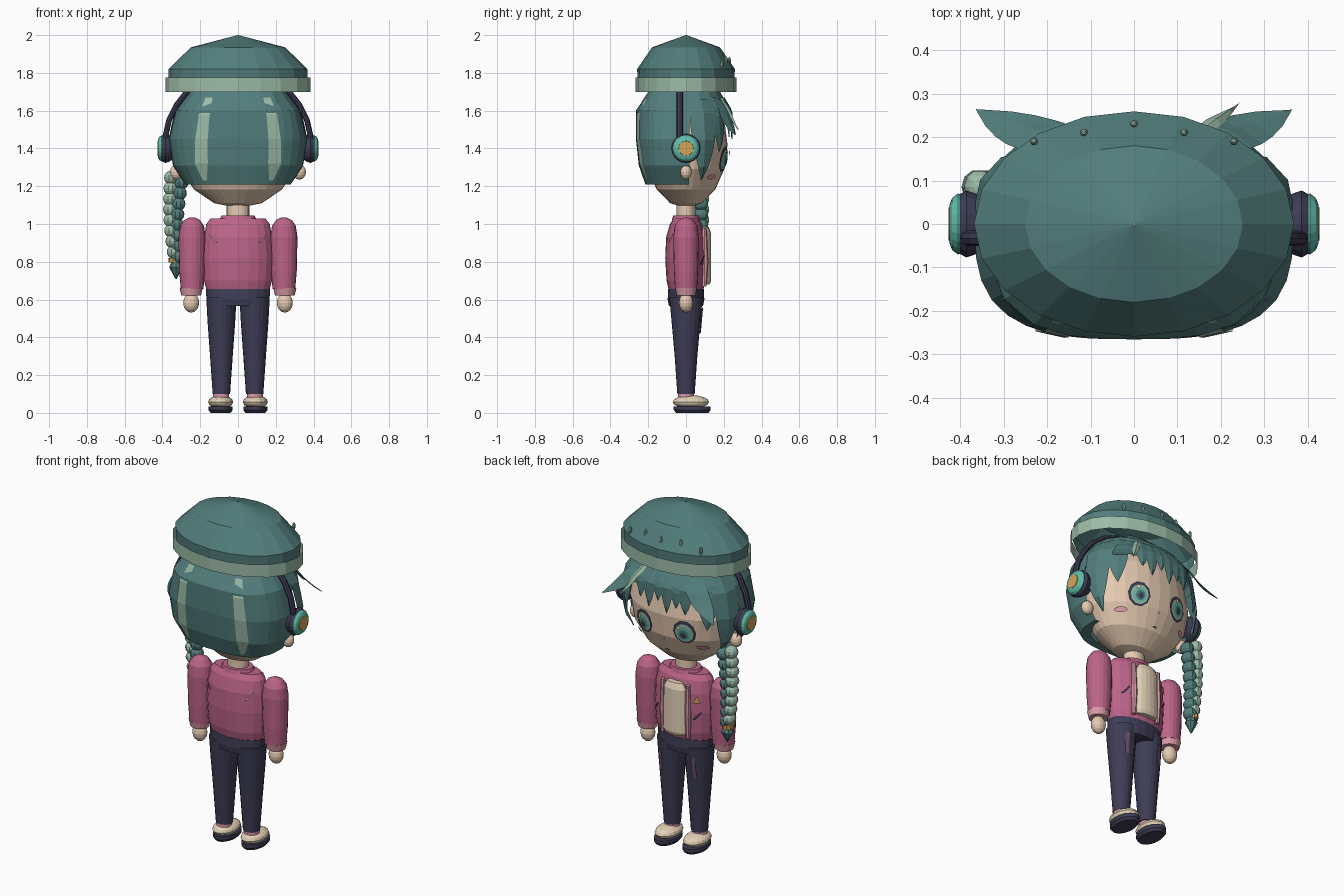
import bpy
from math import sin, cos, pi, radians, sqrt
from mathutils import Matrix, Vector

if "Cube" in bpy.data.objects:
    bpy.data.objects.remove(bpy.data.objects["Cube"], do_unlink=True)


def material(name, hexa):
    srgb = [int(hexa[i:i + 2], 16) / 255 for i in (0, 2, 4)]
    col = [c / 12.92 if c < .04 else ((c + .055) / 1.055) ** 2.4 for c in srgb] + [1]
    m = bpy.data.materials.new(name)
    m.use_nodes = True
    m.diffuse_color = col
    m.node_tree.nodes["Principled BSDF"].inputs["Base Color"].default_value = col
    return m


TEAL = material("hair teal", "527E7C")
SAGE = material("pale sage", "9CBCA8")
SKIN = material("skin", "E6CBB2")
NAVY = material("dark navy", "3E3D56")
PINK = material("jacket pink", "BC6488")
ROSE = material("light pink", "DB9AA6")
AQUA = material("turquoise", "62BCAA")
GOLD = material("gold", "D6A658")
CREAM = material("cream", "E4D2B8")
MAUVE = material("dark mauve", "664D66")


def build(name, verts, faces, mat, ref=None):
    """Mesh with consistent winding, turned to face away from ref."""
    verts = [Vector(v) for v in verts]
    ref = Vector(ref) if ref else sum(verts, Vector()) / len(verts)
    me = bpy.data.meshes.new(name)
    me.from_pydata(verts, [], faces)
    me.update()
    if sum(p.normal.dot(p.center - ref) * p.area for p in me.polygons) < 0:
        me.flip_normals()
    me.materials.append(mat)
    ob = bpy.data.objects.new(name, me)
    bpy.context.collection.objects.link(ob)
    return ob


def grid(name, rows, mat, closed=True, cap=False, ref=None):
    n = len(rows[0])
    faces = [(i * n + j, i * n + (j + 1) % n, (i + 1) * n + (j + 1) % n, (i + 1) * n + j)
             for i in range(len(rows) - 1) for j in range(n if closed else n - 1)]
    if cap:
        last = (len(rows) - 1) * n
        faces += [tuple(range(n))[::-1], tuple(range(last, last + n))]
    return build(name, [p for r in rows for p in r], faces, mat, ref)


def loft(name, rings, mat, at=(0, 0, 0), n=20, cap=True, turn=Matrix()):
    """Stack of ellipses given as (z, rx, ry)."""
    m = Matrix.Translation(at) @ turn
    rows = [[m @ Vector((rx * cos(2 * pi * k / n), ry * sin(2 * pi * k / n), z))
             for k in range(n)] for z, rx, ry in rings]
    return grid(name, rows, mat, cap=cap)


def ball(name, at, size, mat, n=16):
    steps = [pi * (i / 8 - .5) for i in range(9)]
    rings = [(size[2] * sin(a), size[0] * max(cos(a), .01), size[1] * max(cos(a), .01)) for a in steps]
    return loft(name, rings, mat, at, n)


def decal(name, cx, cz, outline, surf, lift, mat):
    """Thin patch whose points follow the surface y = surf(x, z)."""
    pts = [(cx, cz)] + [(cx + x, cz + z) for x, z in outline]
    side = 1 if surf(cx, cz) > 0 else -1
    verts = [(x, surf(x, z) + side * lift, z) for x, z in pts]
    n = len(outline)
    return build(name, verts, [(0, k + 1, (k + 1) % n + 1) for k in range(n)], mat, (cx, 0, cz))


def oval(rx, rz, n=10):
    return [(rx * cos(2 * pi * k / n), rz * sin(2 * pi * k / n)) for k in range(n)]


# Head, ears and neck
HEAD_Z, HEAD = 1.42, (.33, .22, .335)
ball("head", (0, 0, HEAD_Z), HEAD, SKIN, 28)
loft("neck", [(1.0, .06, .05), (1.12, .06, .05)], SKIN)


def face_y(x, z):
    return HEAD[1] * sqrt(max(0, 1 - (x / HEAD[0]) ** 2 - ((z - HEAD_Z) / HEAD[2]) ** 2))


for s, side in ((1, "left"), (-1, "right")):
    ball(side + "_ear", (s * .325, 0, 1.275), (.035, .03, .04), SKIN)
    # Layered eye patches
    for i, (part, k, mat) in enumerate((("rim", 1, NAVY), ("white", .8, SAGE), ("iris", .62, AQUA),
                                        ("iris_core", .42, TEAL), ("pupil", .25, NAVY))):
        decal(side + "_eye_" + part, s * .13, 1.345 - .004 * i, oval(.062 * k, .07 * k),
              face_y, .008 + .003 * i, mat)
    decal(side + "_eye_shine", s * .13 + .02, 1.375, oval(.012, .014, 6), face_y, .024, CREAM)
    decal(side + "_blush", s * .205, 1.25, oval(.03, .014), face_y, .006, ROSE)
decal("nose", 0, 1.275, oval(.006, .006, 6), face_y, .006, ROSE)
decal("mouth", 0, 1.2, oval(.016, .005, 6), face_y, .006, MAUVE)

# Hair surface: heights with half widths and half depths
HAIR = [(1.21, .28, .215), (1.31, .345, .25), (1.45, .366, .265), (1.6, .33, .265),
        (1.7, .255, .2), (1.8, .08, .06)]


def hair_point(deg, z, k=1):
    z0 = min(max(z, HAIR[0][0]), HAIR[-1][0])
    for lo, hi in zip(HAIR, HAIR[1:]):
        if z0 <= hi[0]:
            t = (z0 - lo[0]) / (hi[0] - lo[0])
            rx, ry = (lo[j] + (hi[j] - lo[j]) * t for j in (1, 2))
            break
    c, s = cos(radians(deg)), sin(radians(deg))
    e = 2.3 if s > 0 else 3
    if s > 0:
        ry *= .9
    r = k / ((abs(c) / rx) ** e + (abs(s) / ry) ** e) ** (1 / e)
    return (r * c, r * s, z)


CENTRE = (0, 0, 1.45)
back = [177 + 186 * k / 24 for k in range(25)]
grid("back_hair", [[hair_point(a, 1.215, .8) for a in back]] +
     [[hair_point(a, z) for a in back] for z in (1.21, 1.31, 1.45, 1.6)],
     TEAL, closed=False, ref=CENTRE)
grid("hair_crown", [[hair_point(15 * k, z) for k in range(24)] for z in (1.56, 1.6, 1.7, 1.8)],
     TEAL, ref=CENTRE)


def lock(name, deg, half, top, tip, mat=TEAL, lift=.03, flare=0, lean=0):
    """Pointed strand lying on the hair surface with a raised middle."""
    rows = []
    for i in range(7):
        t = i / 6
        w = half * (1 - .97 * t ** 2.5)
        rows.append([hair_point(deg + lean * t + c * w, top + (tip - top) * t,
                                1 + lift * (1 if c == 0 else .4) + flare * t * t) for c in (-1, 0, 1)])
    return grid(name, rows, mat, closed=False, ref=CENTRE)


# Fringe, side locks, flared locks and pale streaks
for i, (deg, tip) in enumerate(((60, 1.5), (73, 1.46), (87, 1.51), (100, 1.45), (113, 1.49), (124, 1.46))):
    lock(f"fringe_{i}", deg, 9.5, 1.67, tip)
for s, side in ((1, "left"), (-1, "right")):
    lock(side + "_side_lock", 90 - s * 74, 13, 1.66, 1.23)
    lock(side + "_temple_lock", 90 - s * 56, 11, 1.67, 1.38, lift=.02)
    lock(side + "_flared_lock", 90 - s * 42, 12, 1.66, 1.47, flare=.4, lean=-s * 12)
    streak = [[hair_point(270 + s * (d + c * w), z, 1.015) for c in (-1, 1)]
              for z, d, w in ((1.67, 36, 4), (1.58, 35, 5), (1.45, 37, 5.5), (1.32, 39, 6), (1.23, 40, 2))]
    grid(side + "_back_streak", streak, SAGE, closed=False, ref=CENTRE)
lock("fringe_streak", 55, 4, 1.67, 1.5, SAGE, lift=.06, flare=.25, lean=-6)

# Knitted hat
loft("hat_crown", [(1.75, .366, .255), (1.82, .368, .259), (1.935, .25, .18), (2, .002, .002)],
     TEAL, n=20, cap=False)
loft("hat_band", [(1.7, .385, .267), (1.775, .385, .267)], SAGE, n=20, cap=False)
for i, (x, y, z) in enumerate(((0, .23, 1.86), (.115, .21, 1.865), (-.115, .21, 1.865),
                               (.23, .19, 1.845), (-.23, .19, 1.845))):
    ball(f"hat_stud_{i}", (x, y, z), (.009, .009, .024), SAGE, 8)

# Headphones
arc = [(.385, 1.4), (.383, 1.47), (.365, 1.55), (.325, 1.63), (.27, 1.7), (.18, 1.77), (.08, 1.81)]
path = [(x, z) for x, z in arc] + [(-x, z) for x, z in reversed(arc)]
tube = []
for i, (x, z) in enumerate(path):
    a, b = path[max(i - 1, 0)], path[min(i + 1, len(path) - 1)]
    side = Vector((b[1] - a[1], 0, a[0] - b[0])).normalized()
    tube.append([Vector((x, -.033, z)) + side * .015 * cos(k * pi / 4) + Vector((0, .018 * sin(k * pi / 4), 0))
                 for k in range(8)])
grid("headphone_arch", tube, NAVY, cap=True)
for s, side in ((1, "left"), (-1, "right")):
    turn = Matrix.Rotation(s * pi / 2, 4, "Y")
    for part, mat, prof in (("cushion", NAVY, ((.33, .05), (.365, .07), (.385, .077), (.402, .068))),
                            ("cup", AQUA, ((.39, .066), (.405, .07), (.418, .06), (.424, .045))),
                            ("cap", GOLD, ((.415, .042), (.427, .038)))):
        loft(f"{side}_headphone_{part}", [(d, r, r) for d, r in prof], mat, (0, 0, 1.4), 20, turn=turn)

# Braid: two staggered columns of beads, a tie and a tuft
for i in range(8):
    z, shift = 1.245 - .056 * i, -.012 * sin(i * .45)
    ball(f"braid_outer_{i}", (-.355 + shift + .002 * i, .085, z), (.036, .04, .037), SAGE, 10)
    ball(f"braid_inner_{i}", (-.3 + shift - .003 * i, .08, z - .026), (.037, .04, .037), TEAL, 10)
loft("braid_tie", [(.795, .032, .032), (.82, .034, .034)], GOLD, (-.335, .083, 0), 10)
loft("braid_tuft", [(.71, .004, .004), (.77, .036, .032), (.8, .024, .024)], TEAL, (-.328, .083, 0), 8)

# Jacket body, collar, shirt front and hem
loft("jacket_body", [(.645, .165, .09), (.7, .18, .103), (.82, .187, .11), (.93, .18, .105),
                     (1.0, .168, .085), (1.03, .145, .065)], PINK)
loft("collar", [(1.02, .1, .075), (1.045, .088, .068)], PINK)
loft("shirt_front", [(.68, .062, .025), (.7, .075, .033), (.95, .07, .033), (.985, .05, .02)],
     CREAM, (0, .1, 0), 16)


def chest(x, z):
    return .108 * sqrt(max(0, 1 - (x / .19) ** 2))


def jacket_back(x, z):
    return -chest(x, z)


slash = [(-.022, -.026), (-.008, -.026), (.022, .014), (.022, .026)]
flipped = [(-x, z) for x, z in slash]
for s, side in ((1, "left"), (-1, "right")):
    loft(side + "_lapel", [(.67, .012, .012), (.8, .016, .022), (.98, .012, .012)], ROSE, (s * .082, .097, 0), 8)
    decal(side + "_back_mark", s * .13, .925, slash if s > 0 else flipped, jacket_back, .005, ROSE)
    decal(side + "_chest_mark", s * .13, .81, flipped, chest, .008, NAVY)
decal("chest_triangle", -.13, .9, [(-.02, -.018), (.02, -.018), (0, .024)], chest, .007, GOLD)

# Arms, trousers and shoes
for s, side in ((1, "left"), (-1, "right")):
    loft(side + "_sleeve", [(.655, .06, .058), (.75, .068, .064), (.93, .072, .068), (.99, .063, .06),
                            (1.02, .043, .04), (1.034, .015, .014)], PINK, (s * .243, 0, 0))
    loft(side + "_cuff", [(.622, .052, .05), (.66, .061, .058)], ROSE, (s * .248, 0, 0))
    ball(side + "_hand", (s * .248, 0, .583), (.042, .038, .052), SKIN)
    loft(side + "_trouser_leg", [(.1, .046, .046), (.3, .06, .06), (.48, .073, .076), (.61, .08, .088)],
         NAVY, (s * .088, 0, 0))

    def thigh(x, z, s=s):
        return (.036 + .085 * z) * sqrt(max(0, 1 - ((x - s * .088) / .075) ** 2))

    decal(side + "_trouser_patch", s * .108, .49, [(-.014, -.07), (.012, -.06), (.016, .06), (-.008, .07)],
          thigh, .007, MAUVE)
    loft(side + "_sock", [(.07, .042, .042), (.115, .042, .042)], ROSE, (s * .09, 0, 0))
    ball(side + "_shoe", (s * .092, .026, .058), (.066, .096, .036), CREAM)
    loft(side + "_sole", [(0, .052, .085), (.015, .064, .098), (.035, .064, .098)], NAVY, (s * .092, .033, 0))
loft("trouser_hips", [(.565, .162, .09), (.6, .167, .097), (.655, .17, .094)], NAVY)

# Smooth shading that keeps the hard edges
for ob in bpy.context.view_layer.objects:
    ob.select_set(ob.type == "MESH")
bpy.context.view_layer.objects.active = bpy.data.objects["head"]
bpy.ops.object.shade_smooth_by_angle(angle=radians(30))
